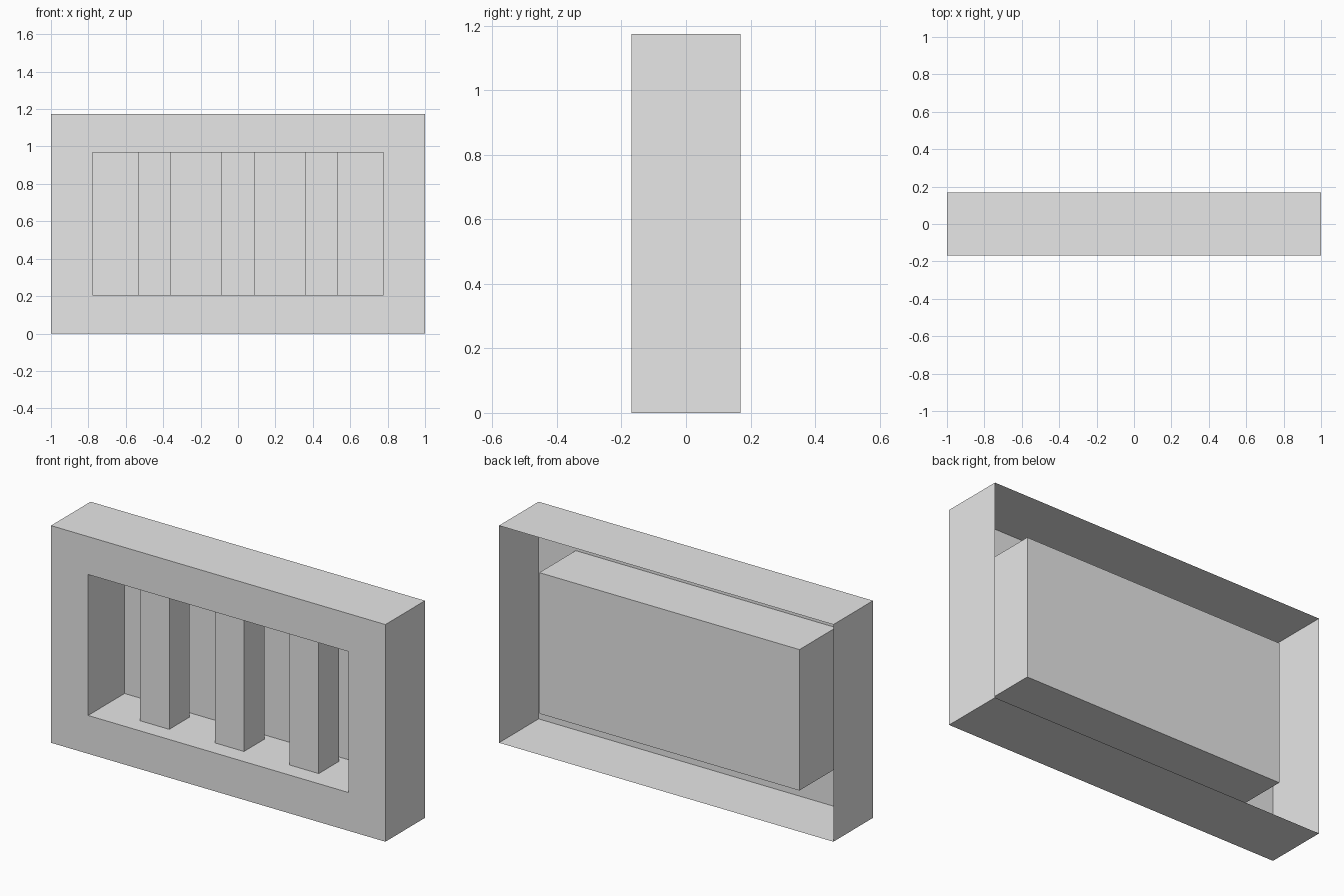
import bpy
import bmesh

cube = bpy.data.objects.get("Cube")
if cube:
    bpy.data.objects.remove(cube, do_unlink=True)

GREY = (0.8, 0.8, 0.8, 1.0)
grey = bpy.data.materials.new("plain_grey")
grey.use_nodes = True
grey.diffuse_color = GREY
grey.node_tree.nodes["Principled BSDF"].inputs["Base Color"].default_value = GREY

HEIGHT, DEPTH = 1.174, 0.169       # overall height, half depth
OPEN_X, OPEN_LOW, OPEN_TOP = 0.778, 0.207, 0.969
RECESS_BACK = 0.142
BAR_HALF, BAR_FRONT, BAR_BACK, BAR_STEP = 0.087, -0.073, 0.1, 0.447


def skin(name, loops, cap_end=False):
    """Join a row of four-cornered loops with quads, closing the last if asked."""
    bm = bmesh.new()
    rings = [[bm.verts.new(p) for p in loop] for loop in loops]
    for a, b in zip(rings, rings[1:]):
        for i in range(4):
            j = (i + 1) % 4
            bm.faces.new((a[i], a[j], b[j], b[i]))
    if cap_end:
        bm.faces.new(rings[-1])
    mesh = bpy.data.meshes.new(name)
    bm.to_mesh(mesh)
    bm.free()
    mesh.materials.append(grey)
    obj = bpy.data.objects.new(name, mesh)
    bpy.context.collection.objects.link(obj)
    return obj


def upright(half, low, top, y):
    return [(-half, y, low), (half, y, low), (half, y, top), (-half, y, top)]


def level(x, z):
    return [(x - BAR_HALF, BAR_FRONT, z), (x + BAR_HALF, BAR_FRONT, z),
            (x + BAR_HALF, BAR_BACK, z), (x - BAR_HALF, BAR_BACK, z)]


# Thin outer casing, open at the back, folding in at the front into a closed recess
skin("casing_with_recess", [
    upright(1, 0, HEIGHT, DEPTH),
    upright(1, 0, HEIGHT, -DEPTH),
    upright(OPEN_X, OPEN_LOW, OPEN_TOP, -DEPTH),
    upright(OPEN_X, OPEN_LOW, OPEN_TOP, RECESS_BACK),
], cap_end=True)

# Three upright bars standing in the recess
for side, label in ((-1, "right"), (0, "middle"), (1, "left")):
    x = side * BAR_STEP
    skin(label + "_bar", [level(x, OPEN_LOW), level(x, OPEN_TOP)])
